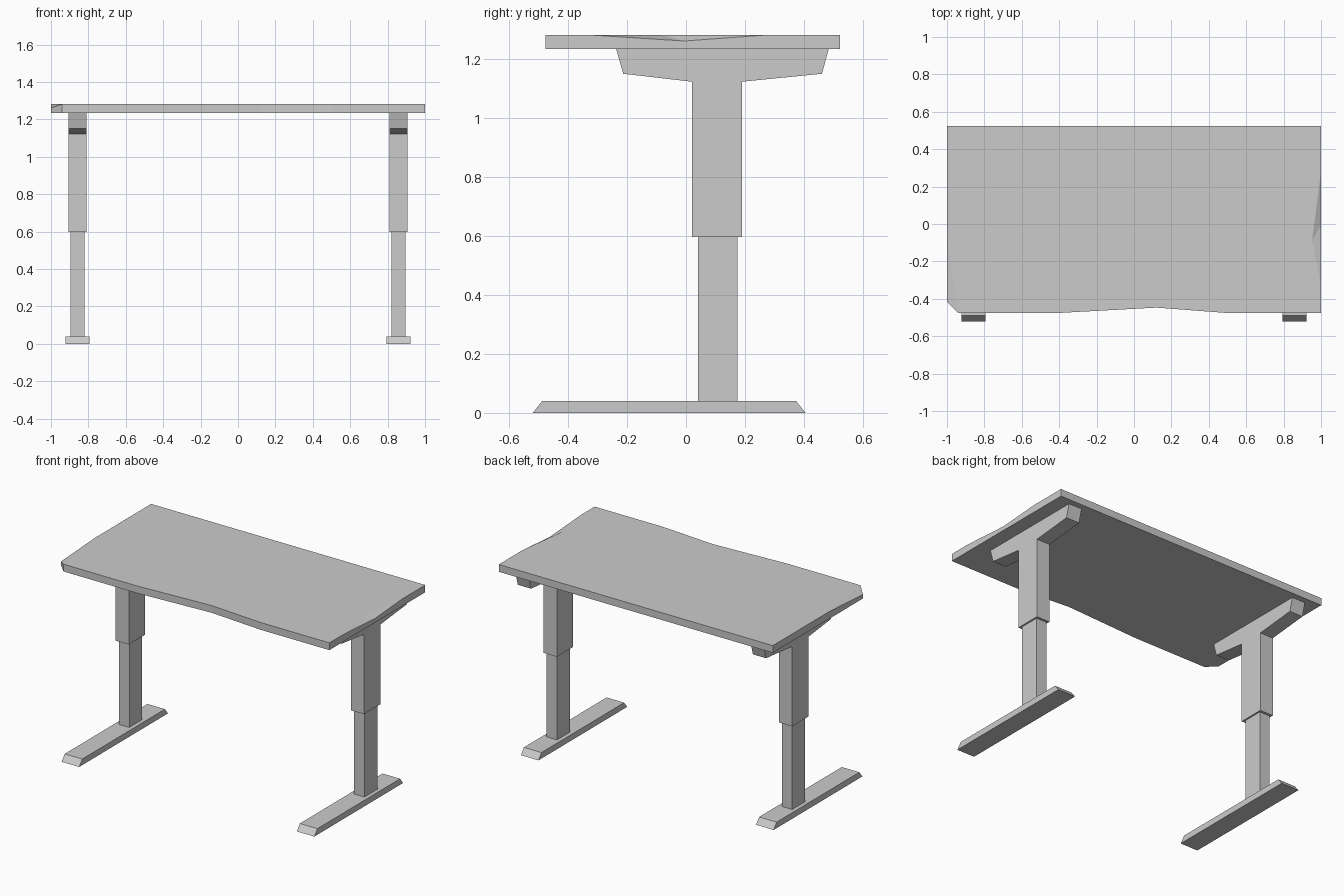
import bpy, bmesh

if "Cube" in bpy.data.objects:
    bpy.data.objects.remove(bpy.data.objects["Cube"])

def make_object(name, bm):
    bmesh.ops.recalc_face_normals(bm, faces=bm.faces)
    mesh = bpy.data.meshes.new(name)
    bm.to_mesh(mesh)
    bm.free()
    obj = bpy.data.objects.new(name, mesh)
    bpy.context.collection.objects.link(obj)
    return obj

def extrude_profile(name, profile, x, half):
    """Extrude a (y, z) profile along x, centred on x."""
    bm = bmesh.new()
    face = bm.faces.new([bm.verts.new((x - half, y, z)) for y, z in profile])
    ext = bmesh.ops.extrude_face_region(bm, geom=[face])
    verts = [v for v in ext["geom"] if isinstance(v, bmesh.types.BMVert)]
    bmesh.ops.translate(bm, verts=verts, vec=(2 * half, 0, 0))
    return make_object(name, bm)

def box_profile(y0, y1, z0, z1):
    return [(y0, z0), (y1, z0), (y1, z1), (y0, z1)]

# Desktop with wavy front edge, clipped front corner and chipped right edge
ZB, ZM, ZT = 1.234, 1.261, 1.282
F, B = -0.476, 0.523
bm = bmesh.new()
V = lambda x, y, z: bm.verts.new((x, y, z))
front = [(-0.94, F), (-0.41, F), (0.12, -0.447), (0.5, F), (1, F)]
fb = [V(x, y, ZB) for x, y in front]
ft = [V(x, y, ZT) for x, y in front]
brb, brt = V(1, B, ZB), V(1, B, ZT)
blb, blt = V(-1, B, ZB), V(-1, B, ZT)
chip0, chip1 = V(1, -0.335, ZT), V(1, 0.28, ZT)
chip_in, chip_low = V(0.952, -0.09, ZT), V(1, -0.005, ZM)
cl_b, cl_m, cl_t = V(-1, -0.415, ZB), V(-1, -0.415, ZM), V(-1, -0.06, ZT)
for i in range(4):
    bm.faces.new((fb[i], fb[i + 1], ft[i + 1], ft[i]))
for loop in (
    ft + [chip0, chip_in, chip1, brt, blt, cl_t],
    fb + [brb, blb, cl_b],
    [fb[4], brb, brt, chip1, chip_low, chip0, ft[4]],
    [chip0, chip_low, chip_in],
    [chip_in, chip_low, chip1],
    [brb, blb, blt, brt],
    [blb, cl_b, cl_m, cl_t, blt],
    [cl_b, fb[0], ft[0], cl_m],
    [cl_m, ft[0], cl_t],
):
    bm.faces.new(loop)
make_object("desktop", bm)

# Legs: foot, lower column, and upper column with its support bracket
foot = [(-0.52, 0), (0.405, 0), (0.374, 0.04), (-0.488, 0.04)]
upper = [(0.02, 0.597), (0.19, 0.597), (0.19, 1.123), (0.461, 1.15), (0.484, ZB),
         (-0.237, ZB), (-0.213, 1.15), (0.02, 1.123)]
for side, x in (("left", -0.859), ("right", 0.857)):
    extrude_profile(side + "_foot", foot, x, 0.064)
    extrude_profile(side + "_lower_column", box_profile(0.04, 0.174, 0.04, 0.61), x, 0.0375)
    extrude_profile(side + "_upper_column_bracket", upper, x, 0.048)
